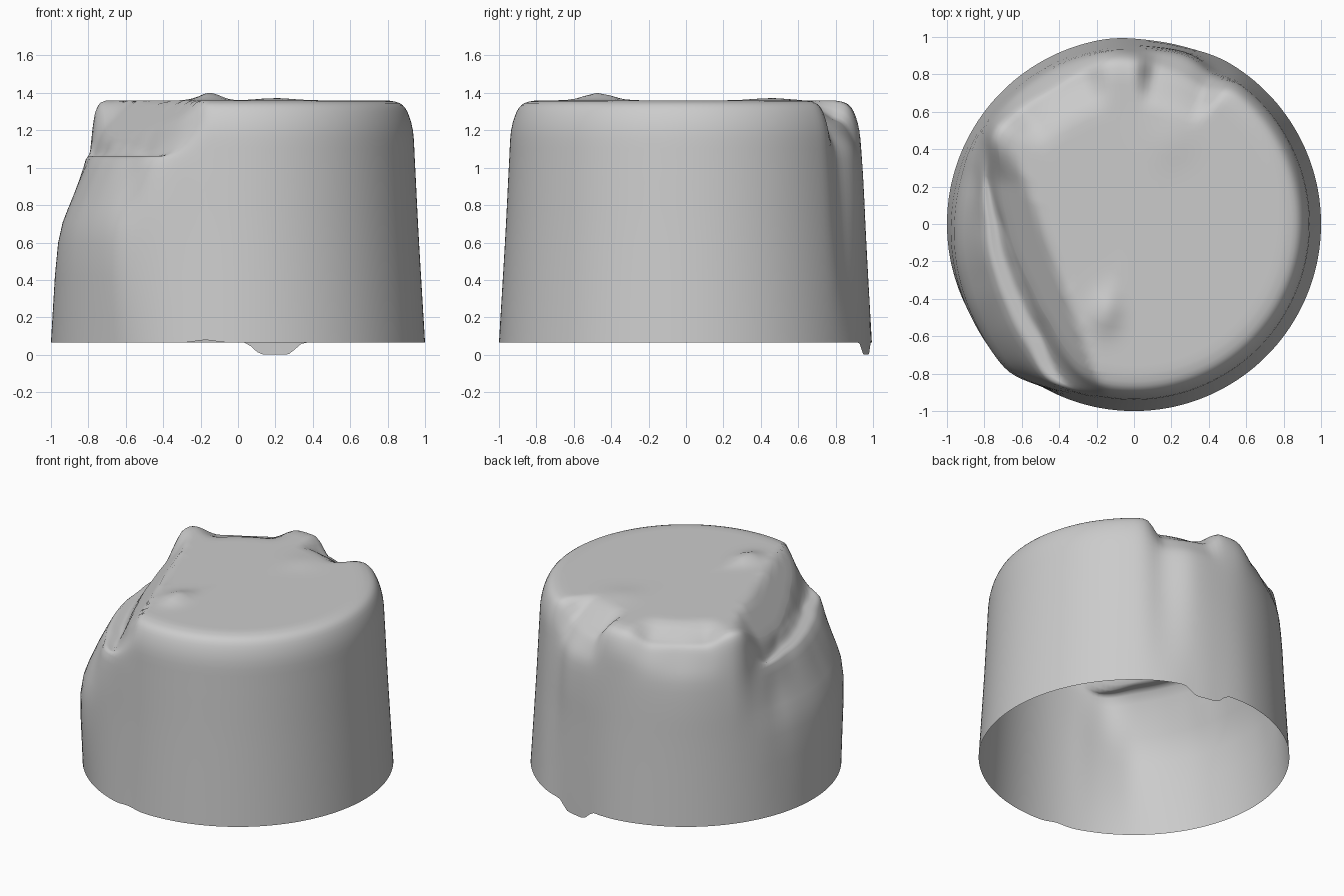
import bpy, bmesh, math

if "Cube" in bpy.data.objects:
    bpy.data.objects.remove(bpy.data.objects["Cube"])

SEG, SUB = 180, 3
HEIGHTS = [0.065, 0.6, 0.85, 1.05, 1.2, 1.3, 1.345, 1.36]
BASE = [1, 0.968, 0.955, 0.945, 0.935, 0.905, 0.865, 0.80]

# Wall radius at each height, for the angles where the cup is dented
COLUMNS = [
    (-100, BASE), (54, BASE),
    (62, [1, 0.94, 0.92, 0.90, 0.87, 0.83, 0.79, 0.73]),
    (72, [0.985, 0.965, 0.96, 0.945, 0.91, 0.86, 0.81, 0.75]),
    (85, [0.985, 0.96, 0.95, 0.935, 0.91, 0.88, 0.84, 0.78]),
    (97, BASE),
    (122, [1, 0.968, 0.955, 0.935, 0.90, 0.865, 0.835, 0.79]),
    (147, [1, 0.968, 0.955, 0.94, 0.925, 0.91, 0.89, 0.86]),
    (156, [1, 0.965, 0.92, 0.87, 0.85, 0.83, 0.80, 0.78]),
    (165, [1, 0.955, 0.88, 0.84, 0.81, 0.78, 0.755, 0.73]),
    (180, [1, 0.96, 0.88, 0.80, 0.75, 0.71, 0.69, 0.67]),
    (200, [1, 0.98, 0.89, 0.80, 0.74, 0.69, 0.66, 0.64]),
    (213, [1, 1.0, 0.92, 0.82, 0.75, 0.70, 0.665, 0.64]),
    (230, [1, 1.04, 0.98, 0.88, 0.80, 0.75, 0.71, 0.69]),
    (240, [1, 1.0, 0.99, 0.96, 0.90, 0.82, 0.78, 0.75]),
    (250, [1, 0.97, 0.96, 0.95, 0.93, 0.88, 0.85, 0.81]),
    (260, BASE), (420, BASE),
]


def smooth(t):
    t = min(max(t, 0), 1)
    return t * t * (3 - 2 * t)


def window(v, lo, hi, soft):
    return smooth((v - lo) / soft) * smooth((hi - v) / soft)


def column(deg):
    for (a0, c0), (a1, c1) in zip(COLUMNS, COLUMNS[1:]):
        if a0 <= deg <= a1:
            t = (deg - a0) / (a1 - a0)
            return [p + (q - p) * t for p, q in zip(c0, c1)]
    return BASE


def smooth_column(deg):
    cols = [column((deg + d) % 360) for d in (-3, -1.5, 0, 1.5, 3)]
    return [sum(v) / 5 for v in zip(*cols)]


def spline(vals, i, t):
    n = len(vals) - 1
    a, b, c, d = (vals[min(max(k, 0), n)] for k in (i - 1, i, i + 1, i + 2))
    return 0.5 * (2 * b + (c - a) * t + (2 * a - 5 * b + 4 * c - d) * t * t
                  + (3 * b - a - 3 * c + d) * t ** 3)


def rim_offset(deg):
    # Torn tab at the back, tiny nick at the front
    return (-0.065 * smooth((9.7 - abs(deg - 78.5)) / 6)
            + 0.014 * math.exp(-((deg - 260) / 4) ** 2))


def top_shift(x, y, deg):
    r = math.hypot(x, y)
    # Front-left part of the top caves in beyond a crease line
    d = -0.94 * (x + 0.6) - 0.34 * (y - 0.3)
    cave = min(1.1 * max(d, 0), 0.22) * smooth((0.5 - y) / 0.3)
    # Two sags along the back edge
    sag = (0.10 * window(deg, 55, 90, 8) + 0.07 * window(deg, 98, 145, 12)) \
        * smooth((r - 0.62) / 0.2)
    # Shallow bumps in the flat top
    bump = (0.04 * math.exp(-((x + 0.15) / 0.08) ** 2 - ((y + 0.47) / 0.1) ** 2)
            + 0.012 * math.exp(-((x - 0.2) / 0.13) ** 2 - ((y - 0.45) / 0.13) ** 2))
    return bump - cave - sag


# Dented cup shell: open at the bottom, closed at the top
bm = bmesh.new()
columns = []
for s in range(SEG):
    deg = 360 * s / SEG
    a = math.radians(deg)
    radii = smooth_column(deg)
    pts = [(radii[0], HEIGHTS[0] + rim_offset(deg))]
    for i in range(len(HEIGHTS) - 1):
        for k in range(SUB):
            if i or k:
                pts.append((spline(radii, i, k / SUB), spline(HEIGHTS, i, k / SUB)))
    pts += [(radii[-1] * f, 1.36)
            for f in (1, 0.94, 0.88, 0.82, 0.76, 0.7, 0.62, 0.54, 0.45, 0.35, 0.2, 0.1)]
    ring = []
    for r, z in pts:
        x, y = r * math.cos(a), r * math.sin(a)
        z += top_shift(x, y, deg) * smooth((z - 1.02) / 0.3)
        ring.append(bm.verts.new((x, y, z)))
    columns.append(ring)

centre = bm.verts.new((0, 0, 1.36))
for s in range(SEG):
    p, q = columns[s], columns[(s + 1) % SEG]
    for j in range(len(p) - 1):
        bm.faces.new((p[j], q[j], q[j + 1], p[j + 1]))
    bm.faces.new((p[-1], q[-1], centre))
for f in bm.faces:
    f.smooth = True

mesh = bpy.data.meshes.new("dented_cup")
bm.to_mesh(mesh)
bm.free()
cup = bpy.data.objects.new("dented_cup", mesh)
bpy.context.collection.objects.link(cup)
